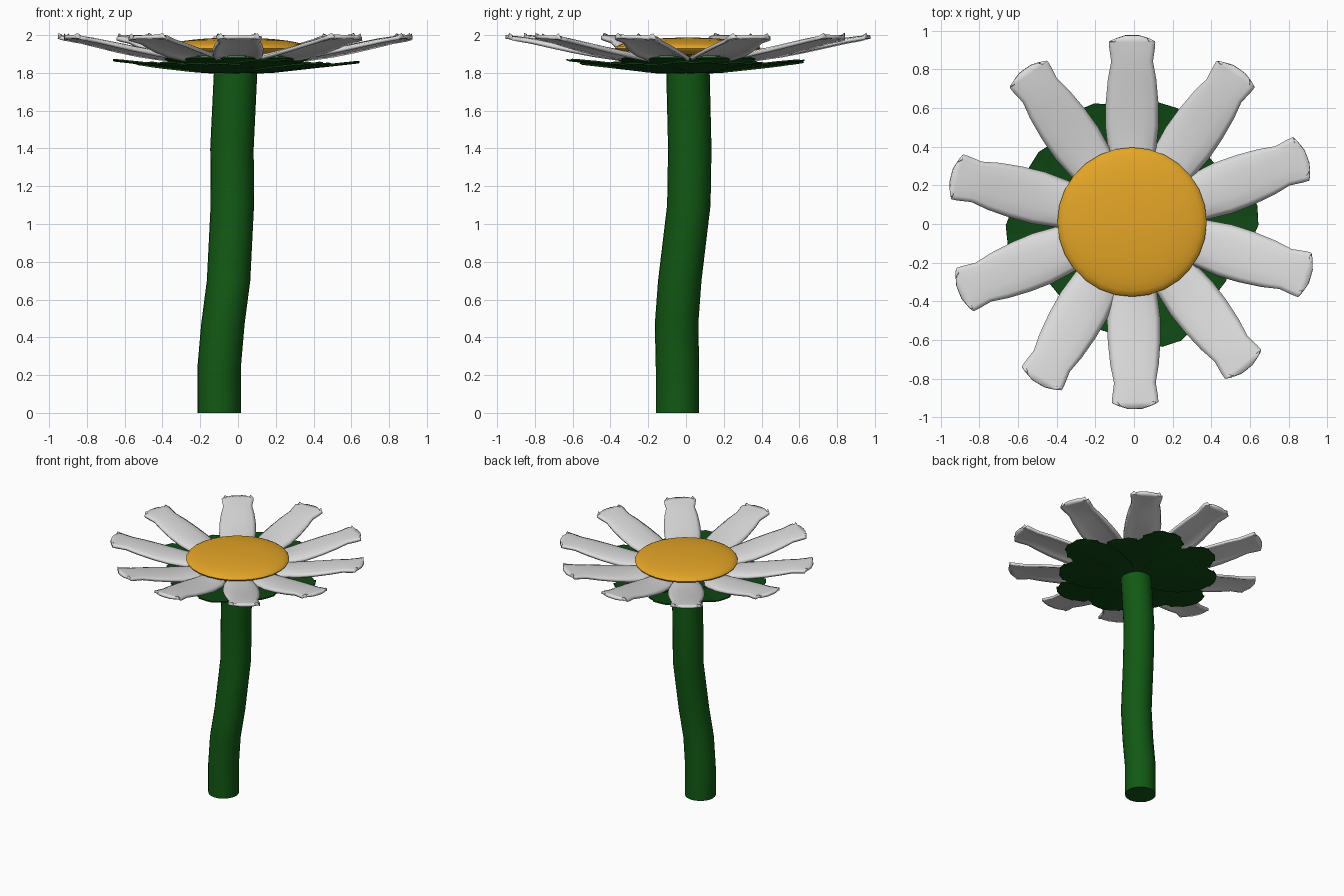
import bpy, bmesh, math, random
from mathutils import Vector, Matrix

if "Cube" in bpy.data.objects:
    bpy.data.objects.remove(bpy.data.objects["Cube"])
random.seed(4)
CENTRE = Vector((-0.01, 0.01, 0))


def material(name, colour):
    m = bpy.data.materials.new(name)
    m.use_nodes = True
    m.diffuse_color = (*colour, 1)
    m.node_tree.nodes["Principled BSDF"].inputs["Base Color"].default_value = (*colour, 1)
    return m


white = material("petal white", (0.72, 0.72, 0.72))
yellow = material("centre yellow", (0.78, 0.38, 0.02))
green = material("stem green", (0.006, 0.1, 0.007))
leaf_green = material("leaf green", (0.005, 0.065, 0.007))


def finish(name, bm, mat, smooth=40):
    bmesh.ops.recalc_face_normals(bm, faces=bm.faces)
    mesh = bpy.data.meshes.new(name)
    bm.to_mesh(mesh)
    bm.free()
    ob = bpy.data.objects.new(name, mesh)
    bpy.context.collection.objects.link(ob)
    mesh.materials.append(mat)
    bpy.ops.object.select_all(action="DESELECT")
    ob.select_set(True)
    bpy.context.view_layer.objects.active = ob
    if smooth:
        bpy.ops.object.shade_smooth_by_angle(angle=math.radians(smooth))
    return ob


def loft(name, rings, mat):
    """Skin closed rings of equal length and cap both ends."""
    bm = bmesh.new()
    rows = [[bm.verts.new(p) for p in ring] for ring in rings]
    n = len(rows[0])
    for a, b in zip(rows, rows[1:]):
        for i in range(n):
            j = (i + 1) % n
            bm.faces.new((a[i], a[j], b[j], b[i]))
    bm.faces.new(rows[0])
    bm.faces.new(rows[-1])
    return finish(name, bm, mat)


def circle(x, y, z, r, n=24):
    return [(x + r * math.cos(i * math.tau / n), y + r * math.sin(i * math.tau / n), z)
            for i in range(n)]


def sheet(name, stations, angle, mat, thickness, arch, twist=0):
    """Thin blade from (radius, half width, height) stations, bent across its width."""
    bm = bmesh.new()
    across = [-1, -0.8, -0.4, 0, 0.4, 0.8, 1]
    spin = Matrix.Rotation(math.radians(angle), 3, "Z")
    rows = []
    for k, (r, w, z) in enumerate(stations):
        bend = arch * (1 - k / (len(stations) - 1))
        tip = 0.035 if k == len(stations) - 1 else 0
        rows.append([bm.verts.new(CENTRE + spin @ Vector(
            (r - tip * t ** 4, w * t, z - bend * t ** 4 + twist * t))) for t in across])
    for a, b in zip(rows, rows[1:]):
        for i in range(len(across) - 1):
            bm.faces.new((a[i], a[i + 1], b[i + 1], b[i]))
    ob = finish(name, bm, mat)
    mod = ob.modifiers.new("thickness", "SOLIDIFY")
    mod.thickness = thickness
    mod.offset = -1
    return ob


# Gently wavering stem
path = [(-0.1, -0.045, 0), (-0.1, -0.045, 0.24), (-0.08, -0.05, 0.47), (-0.05, -0.033, 0.7),
        (-0.03, 0.015, 1.1), (-0.032, 0.02, 1.4), (-0.012, 0.01, 1.82)]
loft("stem", [circle(*p, 0.115) for p in path], green)

# Cup joining the stem to the flower head
cup = [(0.12, 1.8), (0.3, 1.83), (0.39, 1.875), (0.3, 1.9)]
loft("flower_cup", [circle(CENTRE.x, CENTRE.y, z, r) for r, z in cup], leaf_green)

# Flattened domed centre
bm = bmesh.new()
bmesh.ops.create_uvsphere(bm, u_segments=28, v_segments=16, radius=1)
bmesh.ops.transform(bm, verts=bm.verts, matrix=Matrix.Translation(
    CENTRE + Vector((0, 0, 1.93))) @ Matrix.Diagonal((0.386, 0.386, 0.057, 1)))
finish("flower_centre", bm, yellow, 60)

# Ten petals that rise outward, pinch, then flare at the tip
petal = [(0.2, 0.1, 1.9), (0.38, 0.125, 1.91), (0.5, 0.138, 1.925), (0.62, 0.136, 1.945),
         (0.74, 0.125, 1.968), (0.83, 0.108, 1.985), (0.9, 0.118, 1.994), (0.93, 0.12, 1.997),
         (0.965, 0.09, 2.0)]
for i, a in enumerate([90, 55, 20.5, -17, -52, -89, -120, -158, 165.5, 125]):
    sheet(f"petal_{i + 1}", petal, a, white, 0.02, 0.03, random.uniform(-0.004, 0.004))


# Broad overlapping sepals with notched tips
def sepal(name, angle, length, lift):
    bm = bmesh.new()
    half = [(0.08, 0.06), (0.3, 0.15), (0.55, 0.19), (0.7, 0.185), (0.8, 0.155),
            (0.84, 0.165), (0.93, 0.11), (0.95, 0.115), (1.0, 0.05)]
    spin = Matrix.Rotation(math.radians(angle), 3, "Z")
    rows = []
    for f, w in half:
        r = f * length
        z = 1.803 + lift + 0.11 * max(0, r - 0.15)
        rows.append([bm.verts.new(CENTRE + spin @ Vector((r, w * s, z + 0.006 * s * s)))
                     for s in (-1, 0, 1)])
    for a, b in zip(rows, rows[1:]):
        for i in range(2):
            bm.faces.new((a[i], a[i + 1], b[i + 1], b[i]))
    ob = finish(name, bm, leaf_green, 0)
    mod = ob.modifiers.new("thickness", "SOLIDIFY")
    mod.thickness = 0.008


sepals = [(112, 0.64), (73, 0.63), (148, 0.6), (186, 0.65), (3, 0.65),
          (38, 0.52), (-37, 0.57), (-72, 0.66), (-106, 0.58), (-141, 0.53)]
for i, (a, length) in enumerate(sepals):
    sepal(f"sepal_{i + 1}", a, length, 0.01 * (i % 2))
